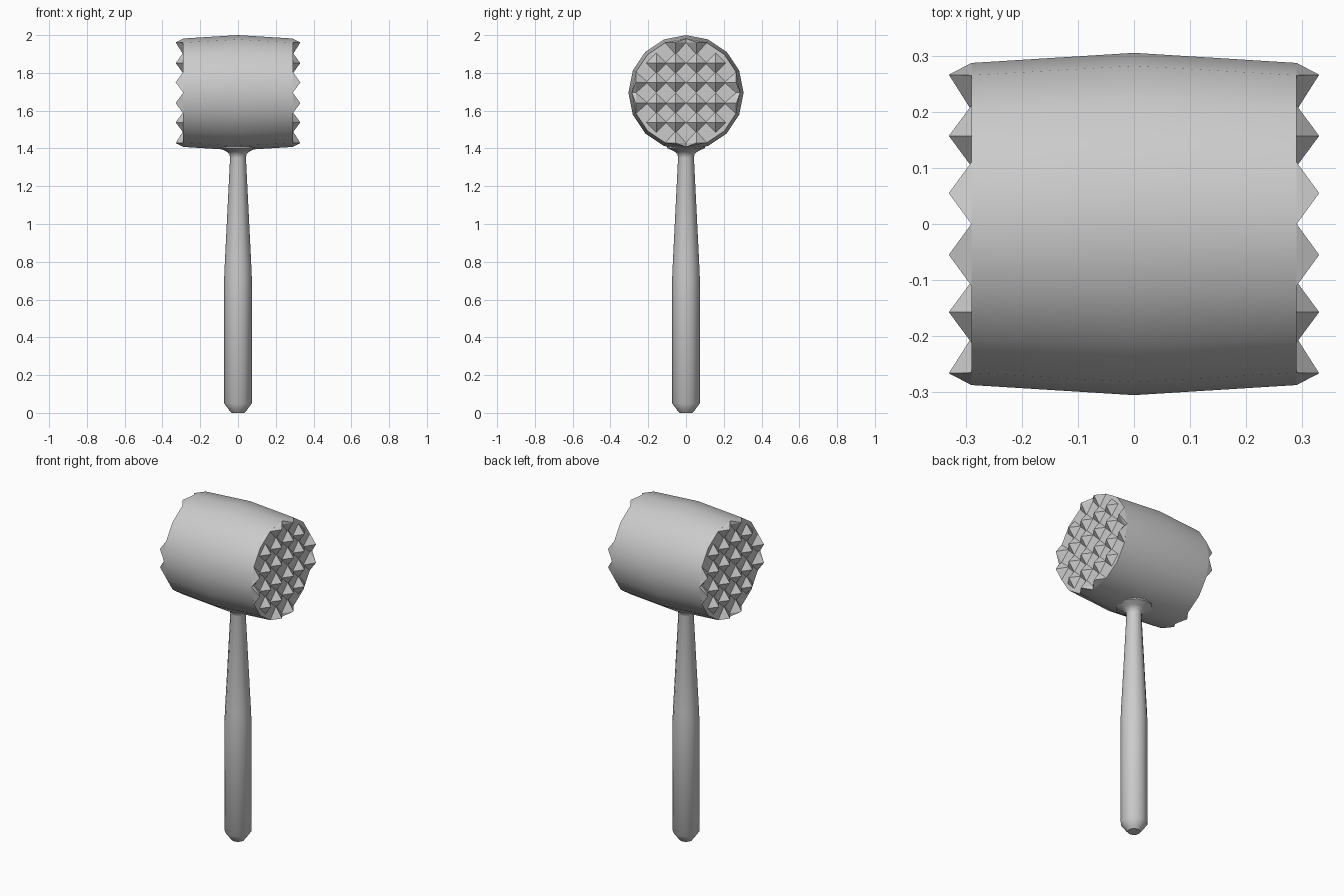
import bpy, bmesh, math
from mathutils import Vector

if "Cube" in bpy.data.objects:
    bpy.data.objects.remove(bpy.data.objects["Cube"], do_unlink=True)

metal = bpy.data.materials.new("brushed grey metal")
metal.use_nodes = True
GREY = (0.6, 0.6, 0.6, 1)
metal.diffuse_color = GREY
metal.node_tree.nodes["Principled BSDF"].inputs["Base Color"].default_value = GREY

HEAD_Z = 1.695     # height of the head's axis
FACE_X = 0.29      # distance of each striking face from the centre
TIP_X = 0.33       # distance of the spike tips


def finish(name, bm, smooth_angle=None):
    bmesh.ops.recalc_face_normals(bm, faces=bm.faces)
    mesh = bpy.data.meshes.new(name)
    bm.to_mesh(mesh)
    bm.free()
    mesh.materials.append(metal)
    obj = bpy.data.objects.new(name, mesh)
    bpy.context.collection.objects.link(obj)
    if smooth_angle:
        bpy.ops.object.select_all(action='DESELECT')
        obj.select_set(True)
        bpy.context.view_layer.objects.active = obj
        bpy.ops.object.shade_smooth_by_angle(angle=math.radians(smooth_angle))
    return obj


def lathe(name, profile, sides, place, smooth_angle):
    """Closed solid from (radius, distance) rings; place maps ring points to space."""
    bm = bmesh.new()
    rings = []
    for r, d in profile:
        angles = [2 * math.pi * i / sides for i in range(sides)]
        rings.append([bm.verts.new(place(r * math.cos(a), r * math.sin(a), d))
                      for a in angles])
    for low, high in zip(rings, rings[1:]):
        for i in range(sides):
            j = (i + 1) % sides
            bm.faces.new((low[i], low[j], high[j], high[i]))
    bm.faces.new(rings[0])
    bm.faces.new(rings[-1])
    return finish(name, bm, smooth_angle)


# Barrel-shaped head lying along x
lathe("mallet_head", [(0.287, -FACE_X), (0.305, 0), (0.287, FACE_X)], 16,
      lambda u, v, d: Vector((d, u, HEAD_Z + v)), 40)

# Handle with a rounded butt, tapered neck and flared collar
lathe("handle", [(0.035, 0), (0.045, 0.012), (0.073, 0.05), (0.073, 0.72), (0.07, 0.79),
                 (0.042, 1.35), (0.046, 1.372), (0.065, 1.386), (0.1, 1.402), (0.1, 1.44)],
      12, lambda u, v, d: Vector((u, v, d)), 50)


def spike(bm, side, tip, base):
    def point(p, x):
        return bm.verts.new((side * x, p[0], HEAD_Z + p[1]))
    top = point(tip, TIP_X)
    ring = [point(p, FACE_X) for p in base]
    for a, b in zip(ring, ring[1:] + ring[:1]):
        bm.faces.new((a, b, top))
    bm.faces.new(ring)


# Diamond spikes on both faces: a square grid plus pairs trimmed to the rim
H = 0.054
for side, name in ((1, "left_spikes"), (-1, "right_spikes")):
    bm = bmesh.new()
    grid = (-0.157, -0.055, 0.055, 0.157)
    for y in grid:
        for z in grid:
            spike(bm, side, (y, z), [(y + H, z), (y, z + H), (y - H, z), (y, z - H)])
    outer = [(0.203, 0.055), (0.265, 0), (0.287, 0), (0.265, 0.11)]
    for s in (-1, 1):
        for t in (-1, 1):
            base = [(s * a, t * b) for a, b in outer]
            tip = (s * 0.266, t * 0.055)
            spike(bm, side, tip, base)
            spike(bm, side, tip[::-1], [p[::-1] for p in base])
    finish(name, bm)
